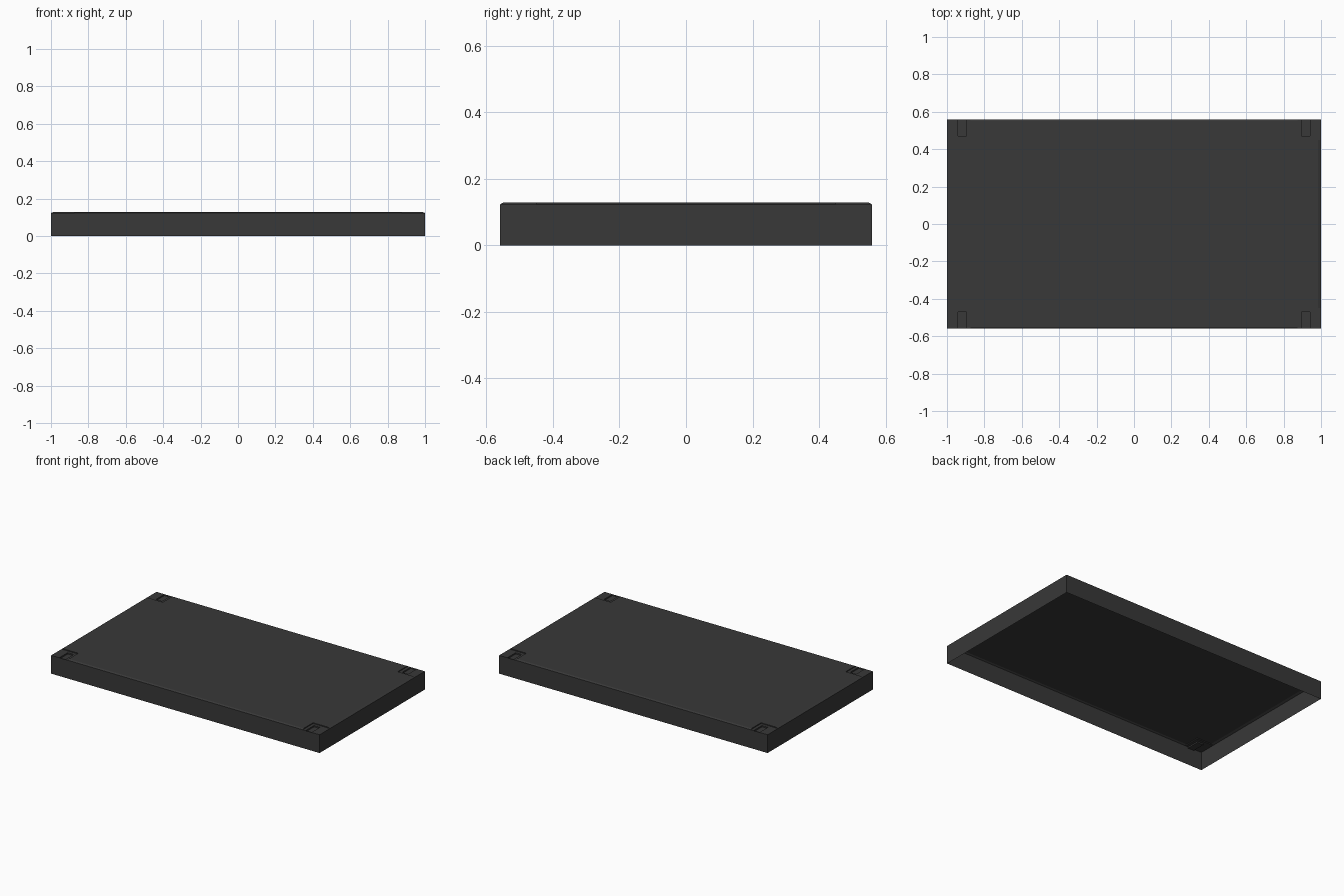
import bpy, bmesh
from mathutils import Vector

if "Cube" in bpy.data.objects:
    bpy.data.objects.remove(bpy.data.objects["Cube"])

# Key dimensions (one quarter, mirrored in x and y)
X, Y = 1.0, 0.56            # outer walls
XI, YI = 0.985, 0.55        # edge of the raised top
CX, CY = 0.875, 0.45        # corner notch
SX0, SX1, SY = 0.895, 0.94, 0.47   # slot within the corner notch
TOP, RIM, SLOT = 0.129, 0.123, 0.114

dark = bpy.data.materials.new("dark_grey")
dark.diffuse_color = (0.04, 0.04, 0.04, 1)
dark.use_nodes = True
dark.node_tree.nodes["Principled BSDF"].inputs["Base Color"].default_value = dark.diffuse_color


def make_part(name, polys):
    """Build a mirrored open sheet from (points, facing hint) polygons."""
    bm = bmesh.new()
    for pts, hint in polys:
        f = bm.faces.new([bm.verts.new(p) for p in pts])
        f.normal_update()
        if f.normal.dot(Vector(hint)) < 0:
            f.normal_flip()
    bmesh.ops.remove_doubles(bm, verts=bm.verts, dist=1e-5)
    me = bpy.data.meshes.new(name)
    bm.to_mesh(me)
    bm.free()
    me.materials.append(dark)
    ob = bpy.data.objects.new(name, me)
    bpy.context.collection.objects.link(ob)
    m = ob.modifiers.new("mirror", 'MIRROR')
    m.use_axis = (True, True, False)
    m.merge_threshold = 1e-4
    return ob


def flat(outline, z):
    return [(x, y, z) for x, y in outline], (0, 0, 1)


def rise(a, b, z0, z1, hint=(1, 1, 0)):
    return [(*a, z0), (*b, z0), (*b, z1), (*a, z1)], hint


# Thin outer walls, open underneath
make_part("side_walls", [
    rise((X, 0), (X, Y), 0, RIM),
    rise((0, Y), (X, Y), 0, RIM),
])

# Raised top with notched corners and sloped edges
make_part("top_panel", [
    flat([(0, 0), (XI, 0), (XI, CY), (CX, CY), (CX, YI), (0, YI)], TOP),
    ([(XI, 0, TOP), (X, 0, RIM), (X, CY, RIM), (XI, CY, TOP)], (0, 0, 1)),
    ([(0, YI, TOP), (0, Y, RIM), (CX, Y, RIM), (CX, YI, TOP)], (0, 0, 1)),
    rise((CX, CY), (XI, CY), RIM, TOP),
    rise((CX, CY), (CX, YI), RIM, TOP),
    ([(XI, CY, RIM), (X, CY, RIM), (XI, CY, TOP)], (0, 1, 0)),
    ([(CX, YI, RIM), (CX, Y, RIM), (CX, YI, TOP)], (1, 0, 0)),
])

# Corner seats with a sunken slot
make_part("corner_seats", [
    flat([(CX, CY), (X, CY), (X, Y), (SX1, Y), (SX1, SY),
          (SX0, SY), (SX0, Y), (CX, Y)], RIM),
    flat([(SX0, SY), (SX1, SY), (SX1, Y), (SX0, Y)], SLOT),
    rise((SX0, SY), (SX1, SY), SLOT, RIM),
    rise((SX0, SY), (SX0, Y), SLOT, RIM),
    rise((SX1, SY), (SX1, Y), SLOT, RIM, (-1, 0, 0)),
])
